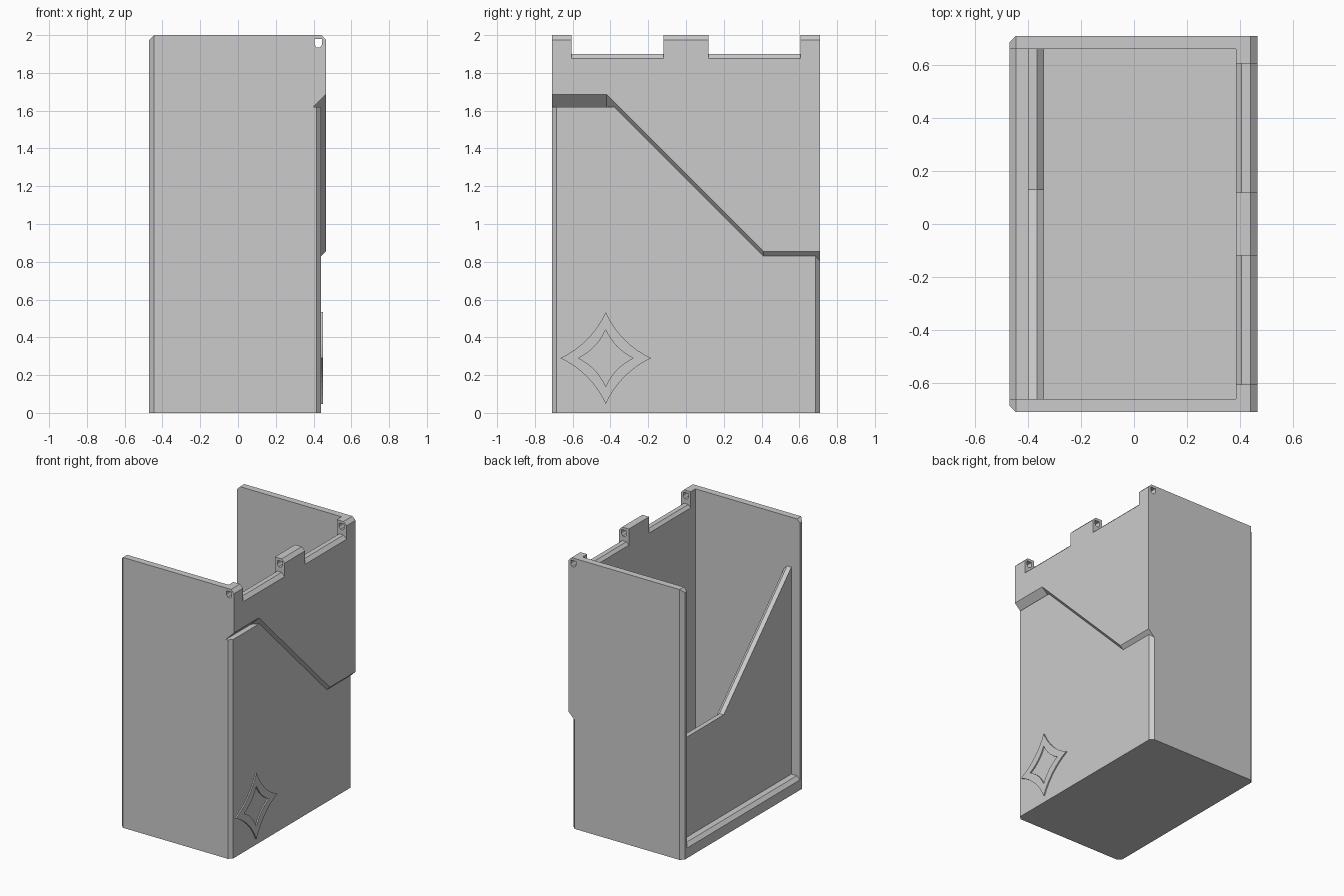
import bpy, bmesh
from mathutils import Vector

cube = bpy.data.objects.get("Cube")
if cube:
    bpy.data.objects.remove(cube, do_unlink=True)

grey = bpy.data.materials.new("light_grey")
grey.use_nodes = True
grey.diffuse_color = (0.6, 0.6, 0.6, 1)
grey.node_tree.nodes["Principled BSDF"].inputs["Base Color"].default_value = (0.6, 0.6, 0.6, 1)

AXES = {"x": lambda t, a, b: (t, a, b),
        "y": lambda t, a, b: (a, t, b),
        "z": lambda t, a, b: (a, b, t)}


def loft(name, axis, sections, cuts=()):
    """Join matching outlines along an axis, then slice off chamfers."""
    bm = bmesh.new()
    rings = [[bm.verts.new(AXES[axis](t, a, b)) for a, b in pts] for t, pts in sections]
    n = len(rings[0])
    bm.faces.new(rings[0])
    bm.faces.new(rings[-1])
    for low, high in zip(rings, rings[1:]):
        for i in range(n):
            j = (i + 1) % n
            bm.faces.new((low[i], low[j], high[j], high[i]))
    for point, normal in cuts:
        geom = bm.verts[:] + bm.edges[:] + bm.faces[:]
        cut = bmesh.ops.bisect_plane(bm, geom=geom, plane_co=Vector(point),
                                     plane_no=Vector(normal), clear_outer=True)
        edges = [e for e in cut["geom_cut"] if isinstance(e, bmesh.types.BMEdge)]
        bmesh.ops.holes_fill(bm, edges=edges)
    bmesh.ops.recalc_face_normals(bm, faces=bm.faces[:])
    mesh = bpy.data.meshes.new(name)
    bm.to_mesh(mesh)
    bm.free()
    mesh.materials.append(grey)
    obj = bpy.data.objects.new(name, mesh)
    bpy.context.collection.objects.link(obj)
    return obj


def prism(name, axis, start, end, pts, cuts=()):
    return loft(name, axis, [(start, pts), (end, pts)], cuts)


C = 0.025              # chamfer size
BACK, FRONT = -0.47, 0.465
SKIN = FRONT - C       # lower outer face of the hinge side
INNER = 0.385
HALF, INSIDE = 0.71, 0.66

# Floor with a chamfered lip on the open side
prism("floor", "y", -INSIDE, INSIDE,
      [(BACK, 0), (BACK, 0.1 - C), (BACK + C, 0.1), (INNER, 0.1), (INNER, 0)])

# Two tall side walls, chamfered along their free edges
for label, s in (("front", -1), ("rear", 1)):
    prism(label + "_wall", "z", 0, 2,
          [(BACK, s * INSIDE), (BACK, s * (HALF - C)), (BACK + C, s * HALF),
           (INNER, s * HALF), (INNER, s * INSIDE)],
          [((BACK + C, 0, 2), (-1, 0, 1))])

# Lower hinge-side wall with chamfered corners
prism("lower_wall", "z", 0, 1.62,
      [(INNER, -HALF), (SKIN - C, -HALF), (SKIN, C - HALF),
       (SKIN, HALF - C), (SKIN - C, HALF), (INNER, HALF)])


# Thicker upper wall with a stepped, undercut lower edge
def upper_outline(drop):
    return [(-HALF, 1.9), (-HALF, 1.685 - drop), (-0.42, 1.685 - drop),
            (0.41, 0.855 - drop), (HALF, 0.855 - drop), (HALF, 1.9)]


loft("upper_wall", "x",
     [(INNER, upper_outline(FRONT - INNER)), (FRONT, upper_outline(0))],
     [((SKIN, 0, 1.9), (1, 0, 1)), ((INNER + 0.02, 0, 1.9), (-1, 0, 1))])

# Hinge tabs with a pin hole
pin = prism("pin_hole_cutter", "y", -1, 1,
            [(0.405, 1.98), (0.445, 1.98), (0.445, 1.95), (0.435, 1.935),
             (0.415, 1.935), (0.405, 1.95)])
pin.hide_render = True
pin.hide_viewport = True
for label, start, end in (("front", -HALF, -0.605), ("middle", -0.118, 0.118), ("rear", 0.605, HALF)):
    tab = prism(label + "_hinge_tab", "y", start, end,
                [(INNER, 1.86), (INNER, 2), (SKIN, 2), (FRONT, 2 - C), (FRONT, 1.86)])
    hole = tab.modifiers.new("pin_hole", "BOOLEAN")
    hole.operation = "DIFFERENCE"
    hole.solver = "EXACT"
    hole.object = pin


# Recessed panel with a sloping top, chamfered on the inside
def panel_outline(drop):
    return [(-INSIDE, 0.05), (INSIDE, 0.05), (INSIDE, 0.84 - drop),
            (0.13, 0.84 - drop), (-INSIDE, 1.63 - drop)]


loft("recessed_panel", "x",
     [(-0.4, panel_outline(0)), (-0.365, panel_outline(0)), (-0.34, panel_outline(C))])


# Raised four-pointed star frame
def star(w, h, steps=8):
    pts = []
    tips = [(w, 0), (0, h), (-w, 0), (0, -h)]
    for k in range(4):
        a, b = Vector(tips[k]), Vector(tips[(k + 1) % 4])
        mid = (a + b) * 0.32
        for i in range(steps):
            t = i / steps
            p = a * (1 - t) ** 2 + mid * 2 * t * (1 - t) + b * t ** 2
            pts.append((p.x - 0.425, p.y + 0.29))
    return pts


bm = bmesh.new()
outer, inner = star(0.24, 0.243), star(0.145, 0.15)
loops = [[bm.verts.new((x, y, z)) for y, z in pts] for x, pts in
         ((SKIN - 0.002, outer), (SKIN + 0.009, outer), (SKIN + 0.009, inner), (SKIN - 0.002, inner))]
for k in range(4):
    a, b = loops[k], loops[(k + 1) % 4]
    for i in range(len(a)):
        j = (i + 1) % len(a)
        bm.faces.new((a[i], a[j], b[j], b[i]))
bmesh.ops.recalc_face_normals(bm, faces=bm.faces[:])
mesh = bpy.data.meshes.new("star_frame")
bm.to_mesh(mesh)
bm.free()
mesh.materials.append(grey)
bpy.context.collection.objects.link(bpy.data.objects.new("star_frame", mesh))
